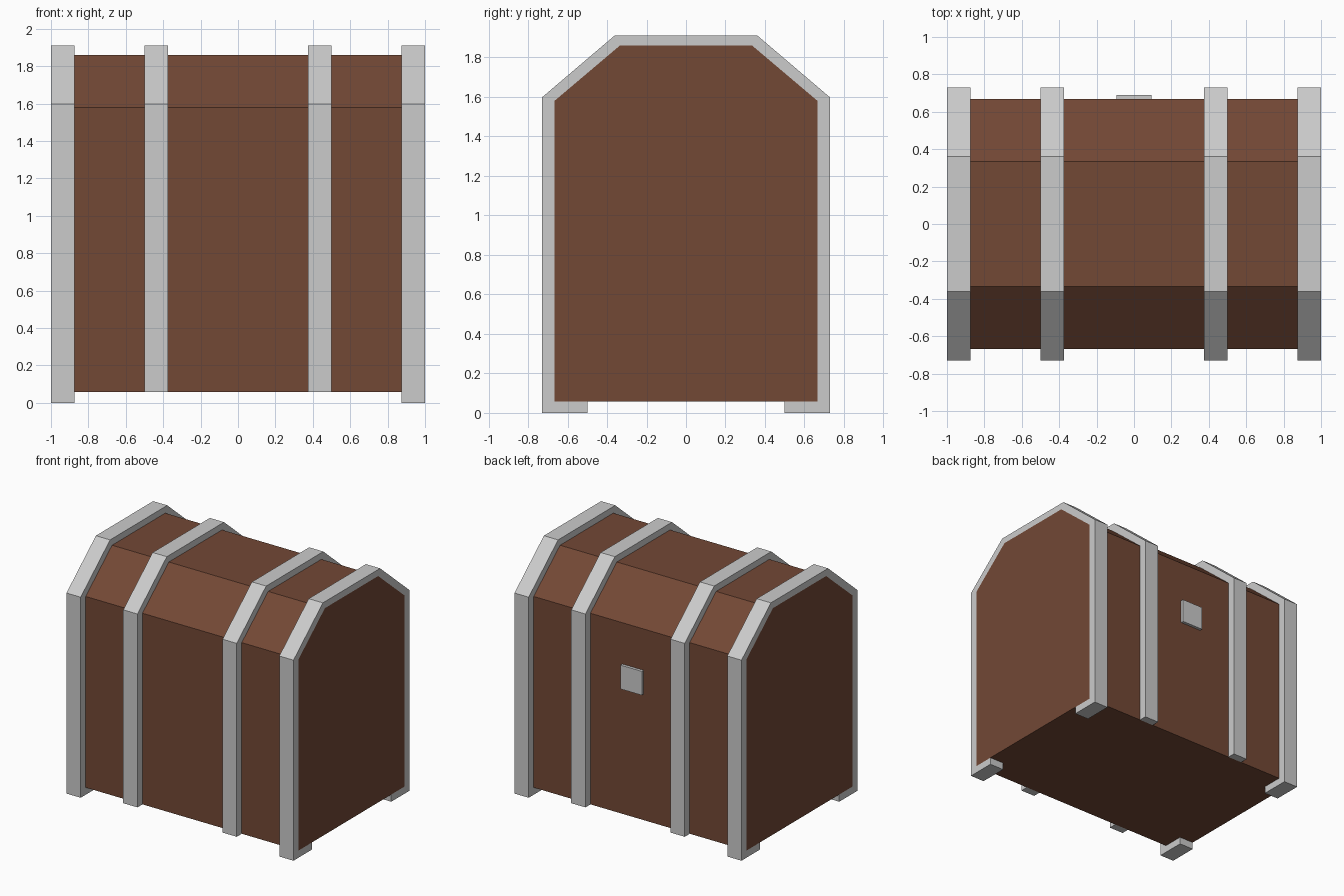
import bpy, bmesh

if "Cube" in bpy.data.objects:
    bpy.data.objects.remove(bpy.data.objects["Cube"])

BASE = 0.057
brown = bpy.data.materials.new("brown_wood")
brown.diffuse_color = (0.17, 0.065, 0.036, 1)
brown.use_nodes = True
brown.node_tree.nodes["Principled BSDF"].inputs["Base Color"].default_value = brown.diffuse_color


def extrude_profile(name, profile, x0, x1, mat=None):
    """Solid made by sweeping a (y, z) outline from x0 to x1."""
    bm = bmesh.new()
    face = bm.faces.new([bm.verts.new((x0, y, z)) for y, z in profile])
    new = bmesh.ops.extrude_face_region(bm, geom=[face])["geom"]
    bmesh.ops.translate(bm, vec=(x1 - x0, 0, 0),
                        verts=[v for v in new if isinstance(v, bmesh.types.BMVert)])
    bmesh.ops.recalc_face_normals(bm, faces=bm.faces)
    mesh = bpy.data.meshes.new(name)
    bm.to_mesh(mesh)
    bm.free()
    obj = bpy.data.objects.new(name, mesh)
    bpy.context.collection.objects.link(obj)
    if mat:
        mesh.materials.append(mat)
    return obj


def mirrored(half):
    """Complete a half outline (+y side) with its -y reflection."""
    return half + [(-y, z) for y, z in reversed(half)]


inner = [(0.667, BASE), (0.667, 1.579), (0.335, 1.86)]
outer = [(0.73, 1.597), (0.36, 1.912)]

# Wooden body with faceted lid
extrude_profile("chest_body", mirrored(inner), -1, 1, brown)

# Metal bands: arches following the lid, the end ones turn under into feet
plain = mirrored([(0.73, BASE)] + outer) + mirrored([(-y, z) for y, z in inner])
footed = (mirrored([(0.5, BASE), (0.5, 0), (0.73, 0)] + outer)
          + mirrored([(-y, z) for y, z in inner]))
for side, s in (("left", -1), ("right", 1)):
    extrude_profile(f"{side}_inner_band", plain, s * 0.375, s * 0.5)
    extrude_profile(f"{side}_end_band", footed, s * 0.875, s)

# Lock plate on the +y wall
extrude_profile("lock_plate", [(0.66, 1.06), (0.69, 1.06), (0.69, 1.25), (0.66, 1.25)],
                -0.094, 0.094)
